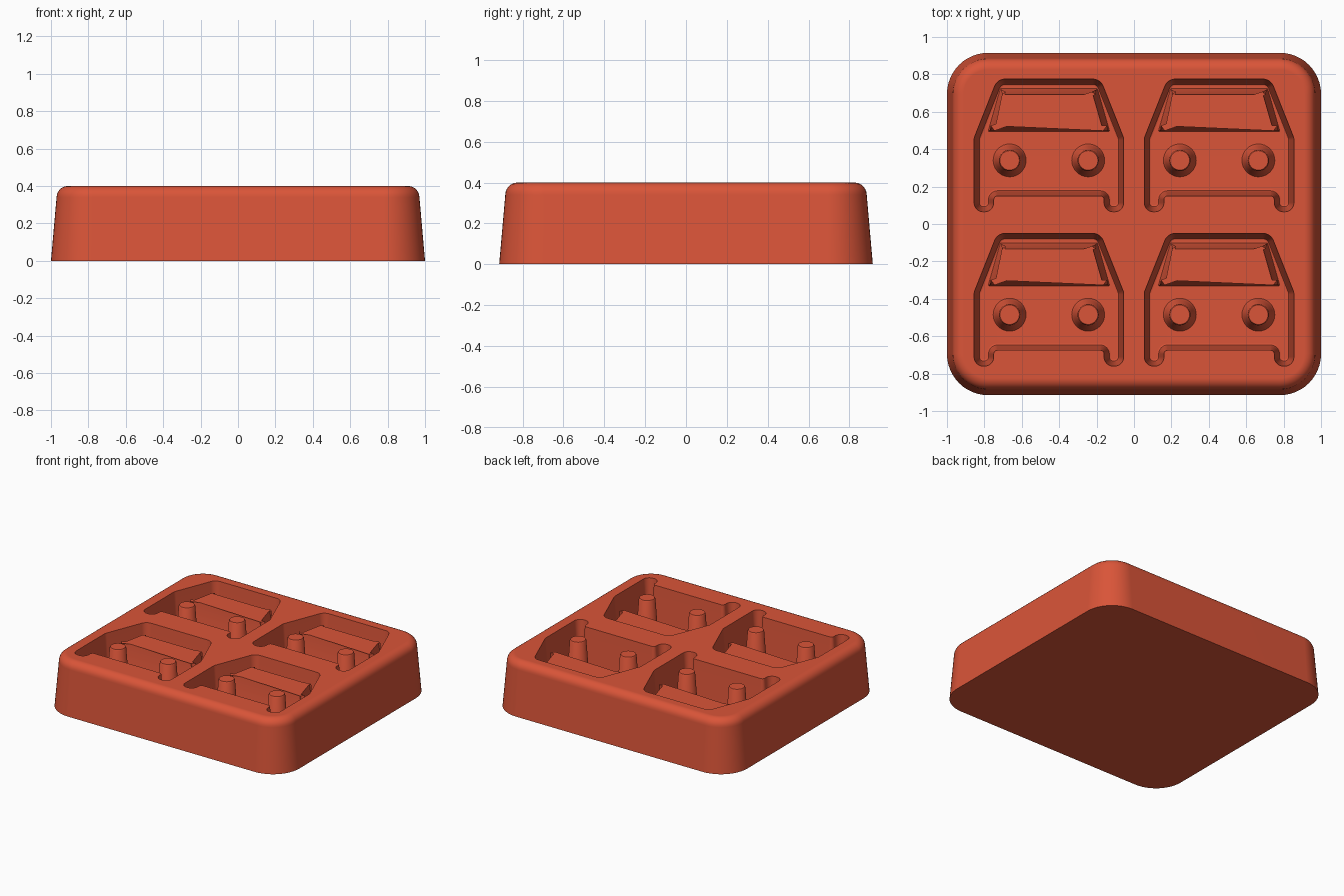
import bpy, bmesh, math
from mathutils import Vector

cube = bpy.data.objects.get("Cube")
if cube:
    bpy.data.objects.remove(cube)

TOP, FLOOR = 0.4, 0.1

clay = bpy.data.materials.new("terracotta red")
clay.use_nodes = True
colour = (0.70, 0.09, 0.04, 1)
clay.diffuse_color = colour
clay.node_tree.nodes["Principled BSDF"].inputs["Base Color"].default_value = colour


def rounded(corners, steps=8):
    """Round a counter-clockwise polygon given as (x, y, radius)."""
    out = []
    for i, (x, y, r) in enumerate(corners):
        p = Vector((x, y))
        a = (Vector(corners[i - 1][:2]) - p).normalized()
        b = (Vector(corners[(i + 1) % len(corners)][:2]) - p).normalized()
        half = a.angle(b) / 2
        centre = p + (a + b).normalized() * (r / math.sin(half))
        start = p + a * (r / math.tan(half)) - centre
        end = p + b * (r / math.tan(half)) - centre
        sweep = start.angle_signed(end)
        for k in range(steps + 1):
            t = -sweep * k / steps
            c, s = math.cos(t), math.sin(t)
            out.append(centre + Vector((start.x * c - start.y * s,
                                        start.x * s + start.y * c)))
    return out


def inset(points, d):
    """Move every outline point inward along its normal."""
    out = []
    for i, p in enumerate(points):
        a = (p - points[i - 1]).normalized()
        b = (points[(i + 1) % len(points)] - p).normalized()
        t = (a + b).normalized()
        out.append(p + Vector((-t.y, t.x)) * d)
    return out


def loft(name, outline, levels, at=(0, 0)):
    """Stack insets of an outline at (inset, z) levels into a closed solid."""
    bm = bmesh.new()
    rings = [[bm.verts.new((p.x + at[0], p.y + at[1], z)) for p in inset(outline, d)]
             for d, z in levels]
    bm.faces.new(rings[0])
    bm.faces.new(rings[-1])
    for low, high in zip(rings, rings[1:]):
        for i in range(len(low)):
            bm.faces.new((low[i - 1], low[i], high[i], high[i - 1]))
    bmesh.ops.recalc_face_normals(bm, faces=bm.faces)
    mesh = bpy.data.meshes.new(name)
    bm.to_mesh(mesh)
    bm.free()
    ob = bpy.data.objects.new(name, mesh)
    bpy.context.collection.objects.link(ob)
    mesh.materials.append(clay)
    return ob


def select(ob):
    bpy.ops.object.select_all(action='DESELECT')
    ob.select_set(True)
    bpy.context.view_layer.objects.active = ob


def smooth(ob):
    select(ob)
    bpy.ops.object.shade_smooth_by_angle(angle=math.radians(35))


# Drafted tray body with a rolled top edge
body_outline = rounded([(-1, -.915, .22), (1, -.915, .22), (1, .915, .22), (-1, .915, .22)], 12)
roll = [math.radians(a) for a in range(0, 91, 15)]
body = loft("tray_body", body_outline,
            [(0, 0)] + [(.03 + .06 * (1 - math.cos(a)), TOP - .06 + .06 * math.sin(a))
                        for a in roll])

# Vehicle-shaped cavity outline, right half mirrored to the left
half = [(.295, .15, .02), (.295, .065, .049), (.4, .065, .049),
        (.4, .46, .06), (.275, .775, .06)]
cavity_outline = rounded(half + [(-x, y, r) for x, y, r in reversed(half)])
window_outline = rounded([(-.33, .49, .01), (.33, .49, .01), (.262, .728, .01), (-.262, .728, .01)], 3)
circle = [Vector((math.cos(a), math.sin(a))) * .09
          for a in (math.tau * k / 32 for k in range(32))]

for row, dy in (("back", 0), ("front", -.825)):
    for side, dx in (("right", -.455), ("left", .455)):
        tag = f"{row}_{side}"
        cutter = loft("cavity_cutter", cavity_outline,
                      [(.038, FLOOR), (.028, FLOOR + .006), (.022, FLOOR + .025),
                       (0, TOP), (-.001, TOP + .02)], (dx, dy))
        mod = body.modifiers.new("cavity", 'BOOLEAN')
        mod.operation = 'DIFFERENCE'
        mod.solver = 'EXACT'
        mod.object = cutter
        select(body)
        bpy.ops.object.modifier_apply(modifier=mod.name)
        bpy.data.objects.remove(cutter)

        # Raised window block and two headlight posts on the cavity floor
        smooth(loft(f"window_block_{tag}", window_outline,
                    [(0, FLOOR - .01), (.01, FLOOR + .02), (.036, TOP - .06)], (dx, dy)))
        for lamp, px in (("right", -.21), ("left", .21)):
            smooth(loft(f"headlight_post_{tag}_{lamp}", circle,
                        [(0, FLOOR - .005), (.004, FLOOR + .005), (.014, FLOOR + .025),
                         (.033, TOP - .01), (.038, TOP - .002)], (dx + px, dy + .34)))

smooth(body)
weighted = body.modifiers.new("flat_top_normals", 'WEIGHTED_NORMAL')
weighted.keep_sharp = True
